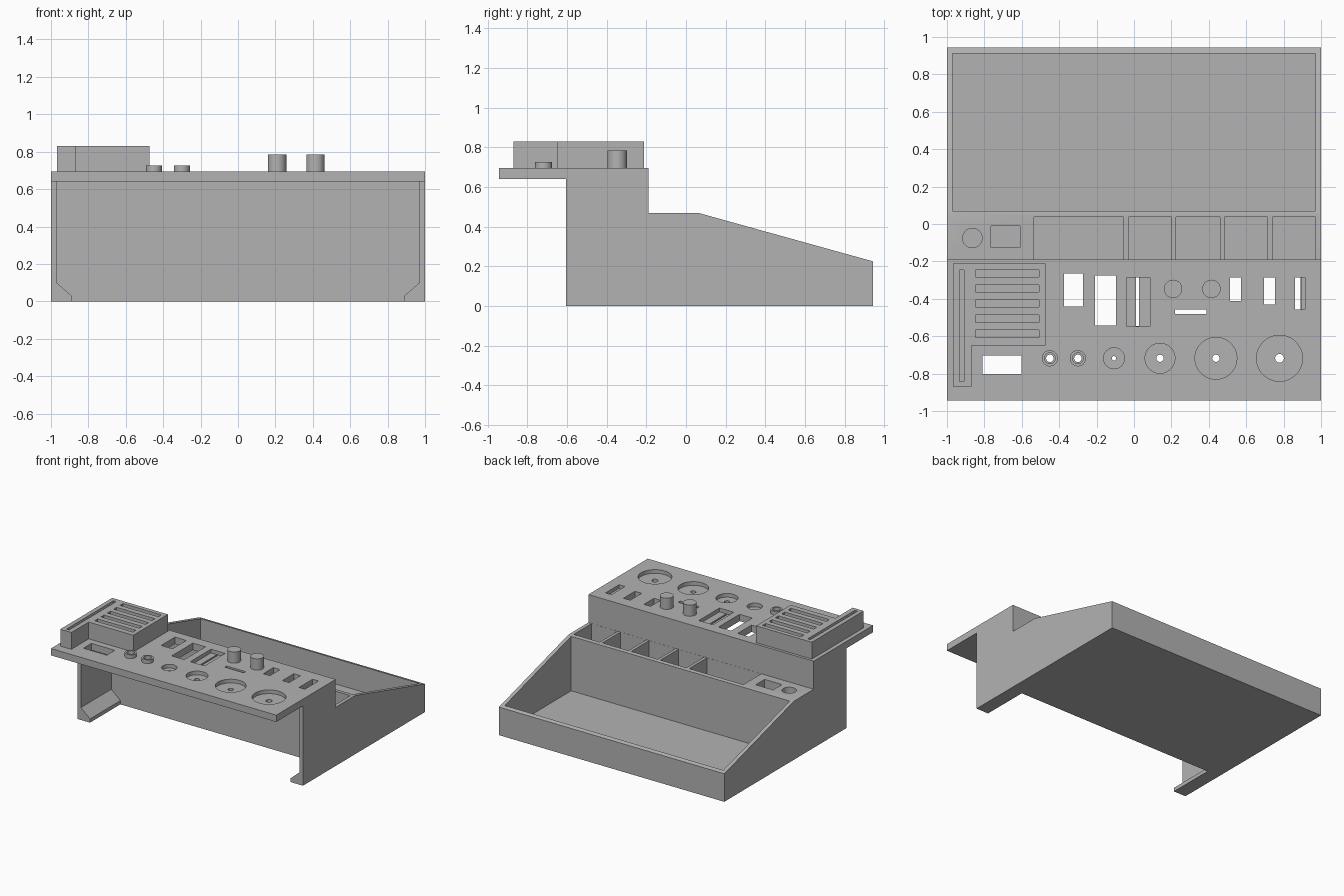
import bpy, bmesh, math
from mathutils import Vector

cube = bpy.data.objects.get("Cube")
if cube:
    bpy.data.objects.remove(cube, do_unlink=True)

GREY = 0.45
mat = bpy.data.materials.new("plain_grey")
mat.use_nodes = True
mat.diffuse_color = (GREY, GREY, GREY, 1)
mat.node_tree.nodes["Principled BSDF"].inputs["Base Color"].default_value = (GREY, GREY, GREY, 1)


def prism(bm, points, axis, lo, hi):
    """Extrude a 2D outline along an axis; points use the two other axes in order."""
    def place(p, d):
        c = list(p)
        c.insert("xyz".index(axis), d)
        return bm.verts.new(c)
    a = [place(p, lo) for p in points]
    b = [place(p, hi) for p in points]
    n = len(points)
    faces = [bm.faces.new(a), bm.faces.new(b)]
    for i in range(n):
        j = (i + 1) % n
        faces.append(bm.faces.new((a[i], a[j], b[j], b[i])))
    bmesh.ops.recalc_face_normals(bm, faces=faces)


def box(bm, x0, x1, y0, y1, z0, z1):
    prism(bm, [(x0, y0), (x1, y0), (x1, y1), (x0, y1)], "z", z0, z1)


def disc(bm, x, y, r, z0, z1, n=48):
    ring = [(x + r * math.cos(2 * math.pi * i / n), y + r * math.sin(2 * math.pi * i / n))
            for i in range(n)]
    prism(bm, ring, "z", z0, z1)


def finish(name, bm):
    me = bpy.data.meshes.new(name)
    bm.to_mesh(me)
    bm.free()
    ob = bpy.data.objects.new(name, me)
    me.materials.append(mat)
    bpy.context.collection.objects.link(ob)
    return ob


def select(ob):
    bpy.ops.object.select_all(action="DESELECT")
    ob.select_set(True)
    bpy.context.view_layer.objects.active = ob


def carve(ob, bm):
    """Subtract the cutter shapes from the object."""
    cutter = finish("cutter", bm)
    cutter.hide_render = True
    select(ob)
    mod = ob.modifiers.new("carve", "BOOLEAN")
    mod.operation = "DIFFERENCE"
    mod.solver = "EXACT"
    mod.object = cutter
    bpy.ops.object.modifier_apply(modifier=mod.name)
    bpy.data.objects.remove(cutter, do_unlink=True)


def smooth(ob):
    select(ob)
    bpy.ops.object.shade_smooth_by_angle(angle=math.radians(35))


DECK, UNDER, LEDGE, FLOOR = 0.695, 0.64, 0.47, 0.03

# Body: stepped side outline with an overhanging deck and sloping tray sides
bm = bmesh.new()
prism(bm, [(-0.605, 0), (0.943, 0), (0.943, 0.225), (0.06, LEDGE), (-0.19, LEDGE),
           (-0.19, DECK), (-0.943, DECK), (-0.943, UNDER), (-0.605, UNDER)], "x", -1, 1)
body = finish("organiser_body", bm)

# Open bay below the deck, leaving chamfered feet along both sides
bm = bmesh.new()
half = [(0.89, -0.1), (0.89, FLOOR), (0.97, 0.1), (0.97, UNDER)]
prism(bm, half + [(-x, z) for x, z in reversed(half)], "y", -0.7, -0.22)
carve(body, bm)

# Rear tray, bins and the two ledge pockets
bm = bmesh.new()
box(bm, -0.97, 0.97, 0.07, 0.912, FLOOR, 0.8)
for x0, x1 in [(-0.535, -0.055), (-0.03, 0.2), (0.225, 0.46), (0.485, 0.715), (0.74, 0.97)]:
    box(bm, x0, x1, -0.189, 0.037, FLOOR, 0.6)
box(bm, -0.765, -0.61, -0.125, -0.012, 0.27, 0.6)
disc(bm, -0.864, -0.075, 0.052, 0.27, 0.6)
carve(body, bm)

# Shallow deck recesses: round seats and two stepped slots
seats = [(-0.107, 0.056, 0.012), (0.139, 0.08, 0.02), (0.438, 0.112, 0.02), (0.778, 0.123, 0.024)]
collars = [-0.45, -0.3]
ROW = -0.718
bm = bmesh.new()
for x, r, hole in seats:
    disc(bm, x, ROW, r, 0.665, 0.8)
box(bm, -0.04, 0.086, -0.547, -0.285, 0.665, 0.8)
box(bm, 0.861, 0.914, -0.457, -0.285, 0.665, 0.8)
carve(body, bm)

# Holes right through the deck
bm = bmesh.new()
for x, r, hole in seats:
    disc(bm, x, ROW, hole, 0.6, 0.8, 12)
for x in collars:
    disc(bm, x, ROW, 0.02, 0.6, 0.8, 16)
for x0, x1, y0, y1 in [(-0.374, -0.273, -0.44, -0.265), (-0.208, -0.096, -0.543, -0.275),
                       (0.012, 0.026, -0.546, -0.286), (0.219, 0.388, -0.481, -0.457),
                       (0.513, 0.572, -0.412, -0.285), (0.695, 0.754, -0.43, -0.285),
                       (0.862, 0.893, -0.456, -0.286), (-0.81, -0.602, -0.803, -0.702)]:
    box(bm, x0, x1, y0, y1, 0.6, 0.8)
carve(body, bm)
smooth(body)

# Raised L-shaped rack with five short slots and one long slot
bm = bmesh.new()
prism(bm, [(-0.968, -0.87), (-0.87, -0.87), (-0.87, -0.65), (-0.474, -0.65),
           (-0.474, -0.212), (-0.968, -0.212)], "z", DECK, 0.83)
rack = finish("slotted_rack", bm)
bm = bmesh.new()
for i in range(5):
    y = -0.265 - 0.0805 * i
    box(bm, -0.848, -0.508, y - 0.019, y + 0.019, 0.715, 0.9)
box(bm, -0.933, -0.909, -0.842, -0.245, 0.715, 0.9)
carve(rack, bm)

# Two solid posts
for side, x in (("right", 0.209), ("left", 0.414)):
    bm = bmesh.new()
    disc(bm, x, -0.347, 0.049, DECK, 0.785)
    smooth(finish(side + "_post", bm))

# Two small collars around the front holes
for side, x in zip(("right", "left"), collars):
    bm = bmesh.new()
    disc(bm, x, ROW, 0.043, DECK, 0.725)
    collar = finish(side + "_collar", bm)
    bm = bmesh.new()
    disc(bm, x, ROW, 0.029, 0.6, 0.8)
    carve(collar, bm)
    smooth(collar)
